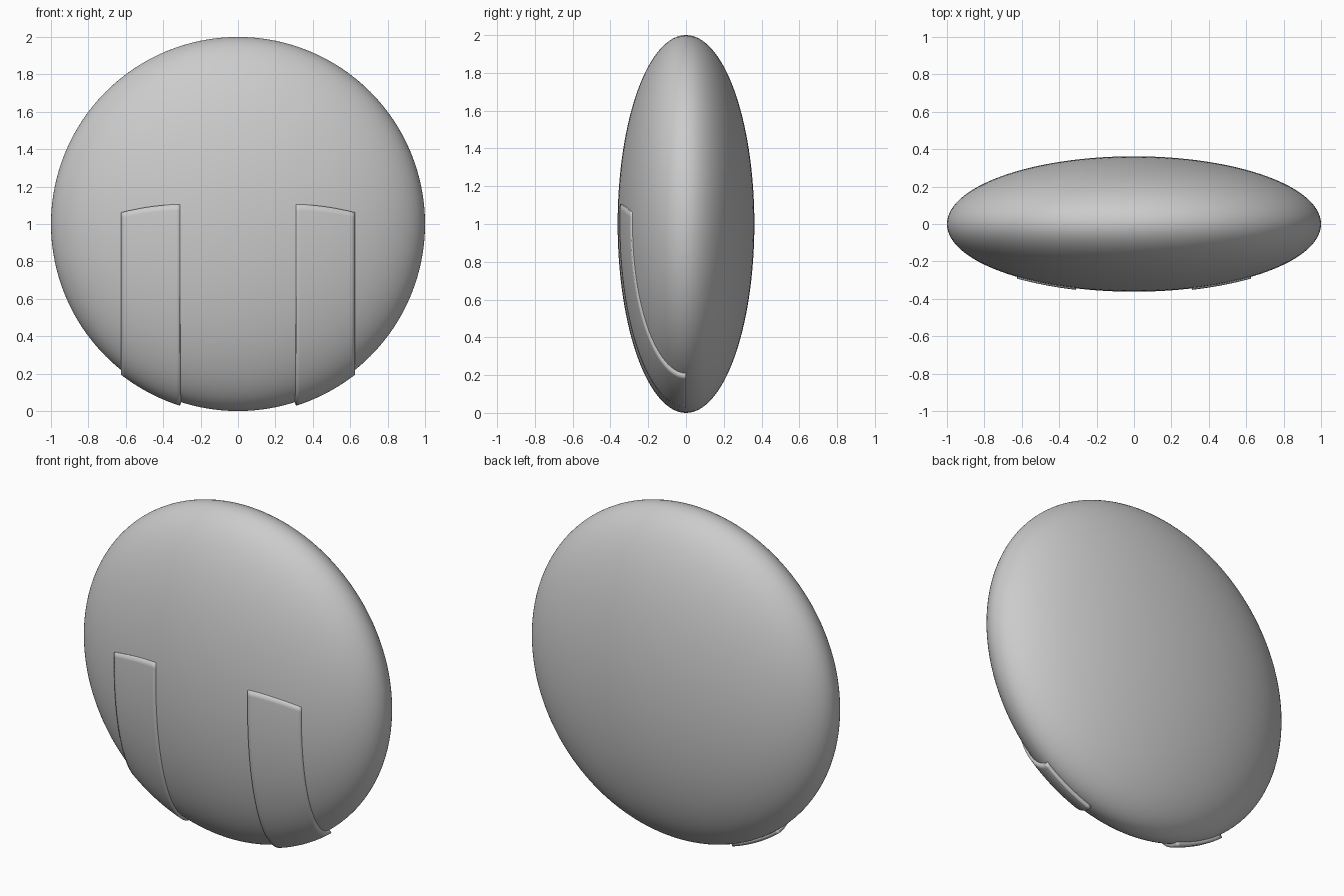
import bpy, bmesh
from math import sqrt, sin, cos, asin, pi, radians

if "Cube" in bpy.data.objects:
    bpy.data.objects.remove(bpy.data.objects["Cube"])

DEPTH = 0.362      # half thickness of the body
LIFT = 1.02        # strap surface relative to the body
X_IN, X_OUT = 0.31, 0.625


def smooth(obj):
    bpy.ops.object.select_all(action='DESELECT')
    bpy.context.view_layer.objects.active = obj
    obj.select_set(True)
    bpy.ops.object.shade_smooth_by_angle(angle=radians(35))


# Flattened round body
bpy.ops.mesh.primitive_uv_sphere_add(segments=128, ring_count=64, radius=1, location=(0, 0, 1))
body = bpy.context.object
body.name = "body"
body.scale = (1, DEPTH, 1)
bpy.ops.object.transform_apply(location=False, rotation=False, scale=True)
smooth(body)

# Raised strap hugging the front, from mid height down to the bottom rim
COLS, ROWS = 16, 48
bm = bmesh.new()
grid = []
for i in range(COLS + 1):
    t = i / COLS
    x = X_IN + (X_OUT - X_IN) * t
    r = sqrt(LIFT ** 2 - x * x)
    top = asin((0.105 - 0.043 * t ** 1.8) / r)
    column = []
    for j in range(ROWS + 1):
        a = -pi / 2 + (top + pi / 2) * j / ROWS
        column.append(bm.verts.new((x, -DEPTH * r * cos(a), 1 + r * sin(a))))
    grid.append(column)
for i in range(COLS):
    for j in range(ROWS):
        bm.faces.new((grid[i][j], grid[i + 1][j], grid[i + 1][j + 1], grid[i][j + 1]))
mesh = bpy.data.meshes.new("straps")
bm.to_mesh(mesh)
bm.free()
straps = bpy.data.objects.new("straps", mesh)
bpy.context.collection.objects.link(straps)
smooth(straps)

# Thickness sinks into the body, second strap is mirrored
solid = straps.modifiers.new("thickness", 'SOLIDIFY')
solid.thickness = 0.03
solid.offset = -1
mirror = straps.modifiers.new("mirror", 'MIRROR')
mirror.use_axis = (True, False, False)
for m in (solid, mirror):
    straps.modifiers.move(straps.modifiers.find(m.name), 0)
straps.modifiers.move(straps.modifiers.find("thickness"), 0)
